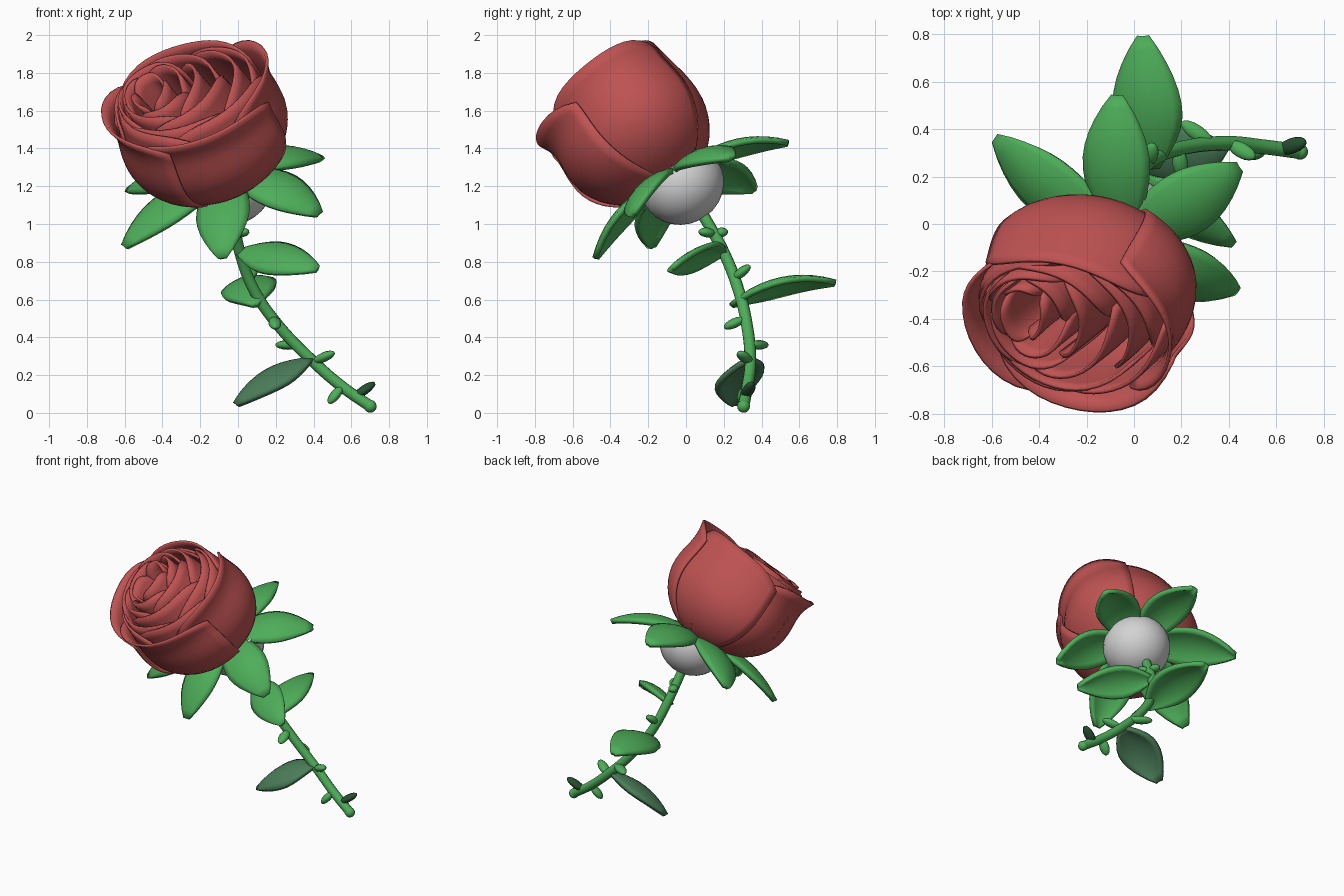
import bpy, bmesh, math
from mathutils import Vector, Matrix

if "Cube" in bpy.data.objects:
    bpy.data.objects.remove(bpy.data.objects["Cube"])


def material(name, rgb):
    m = bpy.data.materials.new(name)
    m.diffuse_color = (*rgb, 1)
    m.use_nodes = True
    m.node_tree.nodes["Principled BSDF"].inputs["Base Color"].default_value = m.diffuse_color
    return m


RED = material("petal red", (0.52, 0.085, 0.085))
GREEN = material("leaf green", (0.075, 0.42, 0.10))
DULL = material("dull green", (0.07, 0.205, 0.10))
DARK = material("dark green", (0.02, 0.08, 0.03))
GREY = material("bulb grey", (0.65, 0.65, 0.65))


def finish(ob, mat, angle=40):
    ob.data.materials.append(mat)
    bpy.ops.object.select_all(action='DESELECT')
    ob.select_set(True)
    bpy.context.view_layer.objects.active = ob
    bpy.ops.object.shade_smooth_by_angle(angle=math.radians(angle))


def sheet(name, func, nu, nv, thick, mat):
    """Thin solid sheet from func(u, t), u in -1..1 across, t in 0..1 along."""
    verts = [func(2 * i / nu - 1, j / nv) for j in range(nv + 1) for i in range(nu + 1)]
    w = nu + 1
    faces = [(j * w + i, j * w + i + 1, (j + 1) * w + i + 1, (j + 1) * w + i)
             for j in range(nv) for i in range(nu)]
    me = bpy.data.meshes.new(name)
    me.from_pydata(verts, [], faces)
    ob = bpy.data.objects.new(name, me)
    bpy.context.collection.objects.link(ob)
    finish(ob, mat)
    s = ob.modifiers.new("thickness", 'SOLIDIFY')
    s.thickness = thick
    s.offset = 0


def leaf(name, base, tip, normal, width, arch, root=0.1, mat=GREEN):
    """Arched leaf with a blunt tip; root is the relative width at its base."""
    base, tip = Vector(base), Vector(tip)
    d = tip - base
    side = Vector(normal).cross(d).normalized()
    up = d.cross(side).normalized()

    def f(u, t):
        if t < 0.45:
            k = root + (1 - root) * math.sin(math.pi / 2 * t / 0.45)
        else:
            k = 0.14 + 0.86 * math.cos(math.pi / 2 * (t - 0.45) / 0.55) ** 0.9
        w = width / 2 * k
        return base + d * t + side * u * w + up * (arch * 4 * t * (1 - t) - 0.28 * w * u * u)
    sheet(name, f, 8, 10, 0.03, mat)


# Flower frame: bulb centre and tilted axis
C = Vector((-0.04, -0.02, 1.21))
AX = Vector((-0.32, -0.58, 0.75)).normalized()
LX = (Vector((1, 0, 0)) - AX * AX.x).normalized()
LY = AX.cross(LX)


def place(x, y, z):
    return C + LX * (x - 0.015) + LY * (y * 0.81 if y > 0 else y) + AX * z


# Grey bulb: bowl under the flower, cut off flat below the sepals
SN = Vector((-0.22, -0.50, 0.84)).normalized()
bpy.ops.mesh.primitive_uv_sphere_add(segments=32, ring_count=16, radius=1)
bulb = bpy.context.object
bulb.name = "bulb"
bm = bmesh.new()
bm.from_mesh(bulb.data)
bmesh.ops.bisect_plane(bm, geom=bm.verts[:] + bm.edges[:] + bm.faces[:], plane_co=(0, 0, 0.3),
                       plane_no=(0, 0, 1), clear_outer=True)
bmesh.ops.holes_fill(bm, edges=[e for e in bm.edges if e.is_boundary])
bm.to_mesh(bulb.data)
bm.free()
bulb.matrix_world = (Matrix.Translation(C) @ SN.to_track_quat('Z', 'Y').to_matrix().to_4x4()
                     @ Matrix.Diagonal((0.225, 0.225, 0.21, 1)))
finish(bulb, GREY)


# Petals: cup shaped sheets, each overlapping the next
def petal(name, deg, half, scale, top, flare, shift, long=1):
    def f(u, s):
        t = s ** 1.4
        a = math.radians(deg + half * u)
        tt = t * (1 - 0.13 * abs(u) ** 4)
        if tt < 0.55:
            r = 0.45 * math.sqrt(max(0.02, 1 - (1 - tt / 0.55) ** 2))
        else:
            r = 0.45 - 0.07 * ((tt - 0.55) / 0.45) ** 2
        r = r * scale * (1 + 0.05 * u) + flare * max(0, (tt - 0.72) / 0.28) ** 2
        return place(r * math.cos(a) - shift * t, r * math.sin(a) * long + 0.15 * shift * t,
                     0.04 + (top - 0.04) * tt)
    sheet(name, f, 16, 16, 0.016, RED)


for i, (deg, half, top, flare) in enumerate(
        [(92, 58, 0.72, 0.03), (5, 58, 0.71, 0.08), (195, 60, 0.70, 0.09), (275, 62, 0.67, 0.09)]):
    petal(f"outer_petal_{i}", deg, half, 1.0, top, flare, 0)
for i in range(4):
    petal(f"second_petal_{i}", 40 + 90 * i, 56, 0.93, 0.69, 0.02, 0.01)
for row, (scale, top, shift) in enumerate(
        [(0.83, 0.70, 0.05), (0.66, 0.72, 0.10), (0.50, 0.73, 0.14), (0.36, 0.73, 0.17),
         (0.20, 0.73, 0.20)]):
    for k in range(3):
        petal(f"inner_petal_{row}_{k}", 20 + 50 * row + 120 * k, 66, scale, top, 0.015, shift,
              scale ** -0.35)

# Six sepals fanned round the bulb
for i, tip in enumerate([(-0.07, 0.54, 1.43), (0.44, 0.24, 1.35), (0.43, -0.28, 1.05),
                         (-0.08, -0.48, 0.82), (-0.60, -0.18, 0.88), (-0.58, 0.36, 1.18)]):
    d = Vector(tip) - C
    d = (d - SN * d.dot(SN)).normalized()
    leaf(f"sepal_{i}", C + SN * 0.07 + d * 0.10, tip, SN, 0.28, 0.06, 0.6)

# Curved stem
cu = bpy.data.curves.new("stem", 'CURVE')
cu.dimensions = '3D'
cu.bevel_depth = 0.031
cu.bevel_resolution = 3
cu.use_fill_caps = True
path = [(0.70, 0.305, 0.035), (0.55, 0.325, 0.14), (0.40, 0.34, 0.27), (0.20, 0.32, 0.48),
        (0.08, 0.275, 0.66), (0.01, 0.20, 0.85), (-0.03, 0.09, 1.05)]
sp = cu.splines.new('BEZIER')
sp.bezier_points.add(len(path) - 1)
for p, co in zip(sp.bezier_points, path):
    p.co = co
    p.handle_left_type = p.handle_right_type = 'AUTO'
stem = bpy.data.objects.new("stem", cu)
bpy.context.collection.objects.link(stem)
cu.materials.append(GREEN)
bpy.ops.mesh.primitive_uv_sphere_add(segments=16, ring_count=8, radius=0.034, location=path[0])
end = bpy.context.object
end.name = "stem_end"
finish(end, GREEN)

# Stem leaves
leaf("upper_leaf", (0.0, 0.21, 0.85), (0.42, -0.08, 0.76), (0.1, -0.80, 0.60), 0.23, 0.04)
leaf("back_leaf", (0.09, 0.24, 0.57), (0.04, 0.79, 0.69), (-0.25, -0.2, 1), 0.29, 0.07)
leaf("lower_leaf", (0.39, 0.33, 0.28), (-0.01, 0.25, 0.045), (-0.5, -0.42, 0.8), 0.27, 0.05, 0.1, DULL)

# Thorns: stretched rounded buds along the stem, the lowest one dark
for i, (a, b) in enumerate([((0.61, 0.31, 0.08), (0.725, 0.35, 0.16)), ((0.55, 0.32, 0.14), (0.48, 0.29, 0.05)),
                            ((0.40, 0.34, 0.27), (0.51, 0.28, 0.32)), ((0.33, 0.34, 0.36), (0.20, 0.43, 0.36)),
                            ((0.19, 0.31, 0.50), (0.20, 0.20, 0.45)), ((0.06, 0.25, 0.71), (0.08, 0.34, 0.78)),
                            ((-0.01, 0.15, 0.95), (0.05, 0.07, 0.96)), ((-0.01, 0.15, 0.95), (-0.04, 0.22, 0.96))]):
    a, b = Vector(a), Vector(b)
    bpy.ops.mesh.primitive_uv_sphere_add(segments=10, ring_count=8, radius=1)
    th = bpy.context.object
    th.name = f"thorn_{i}"
    rot = (b - a).to_track_quat('Z', 'Y').to_matrix().to_4x4()
    th.matrix_world = (Matrix.Translation((a + b) / 2) @ rot
                       @ Matrix.Diagonal((0.034, 0.026, (b - a).length / 2, 1)))
    finish(th, DARK if i == 0 else GREEN)
